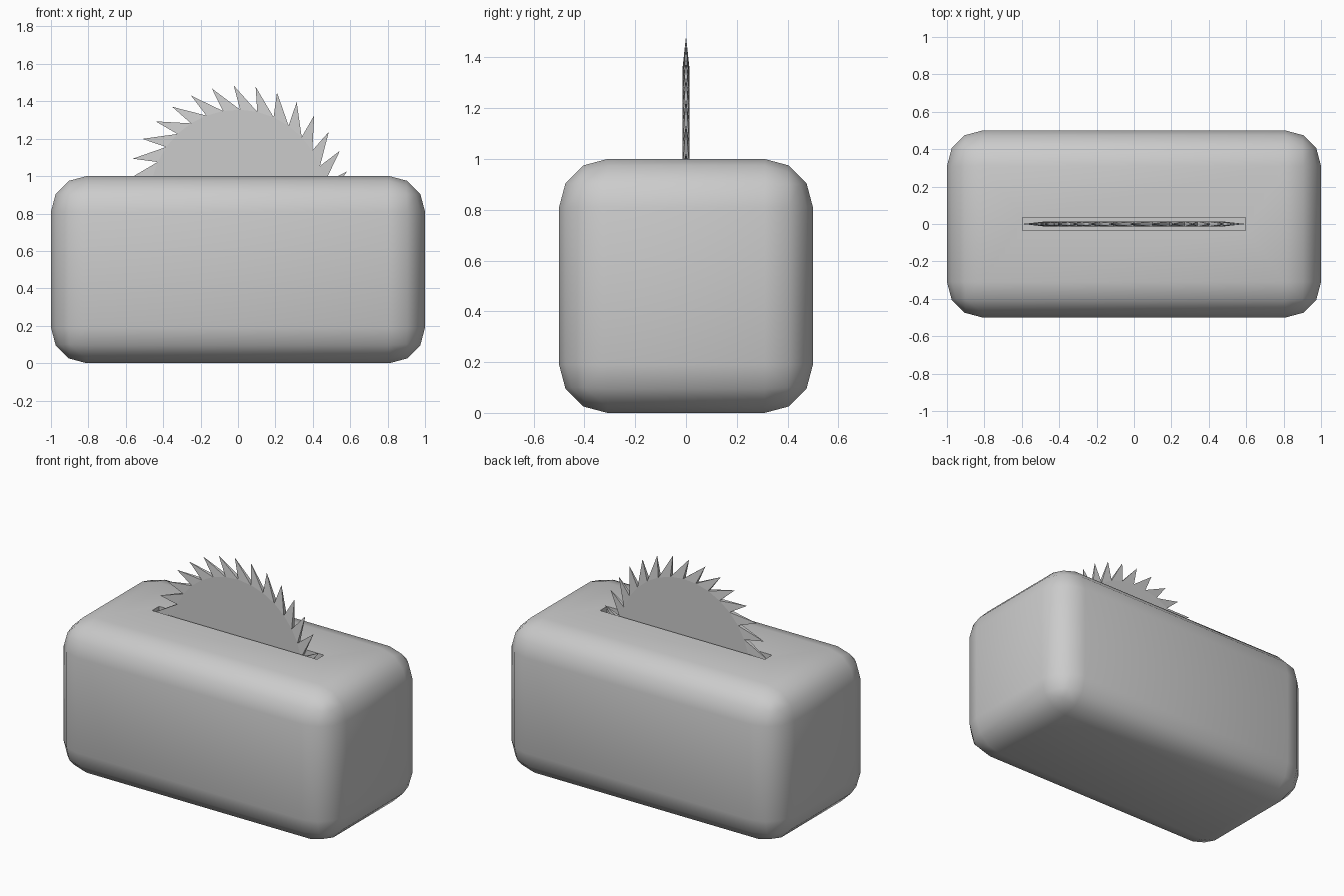
import bpy, bmesh, math
from mathutils import Vector

if "Cube" in bpy.data.objects:
    bpy.data.objects.remove(bpy.data.objects["Cube"])


def add_box(name, size, center):
    bpy.ops.mesh.primitive_cube_add(size=1, location=center)
    ob = bpy.context.object
    ob.name = name
    ob.scale = size
    bpy.ops.object.transform_apply(location=True, rotation=False, scale=True)
    return ob


def smooth(ob, degrees):
    bpy.ops.object.select_all(action='DESELECT')
    ob.select_set(True)
    bpy.context.view_layer.objects.active = ob
    bpy.ops.object.shade_smooth_by_angle(angle=math.radians(degrees))


# Slot cutter, removed after use
cutter = add_box("slot_cutter", (1.19, 0.072, 1.0), (0, 0, 0.75))
cutter.hide_render = True

# Rounded housing block with a slot in the top
housing = add_box("housing", (2, 1, 1), (0, 0, 0.5))
bevel = housing.modifiers.new("round", 'BEVEL')
bevel.width = 0.19
bevel.segments = 3
bpy.ops.object.modifier_apply(modifier="round")
cut = housing.modifiers.new("slot", 'BOOLEAN')
cut.operation = 'DIFFERENCE'
cut.solver = 'EXACT'
cut.object = cutter
bpy.ops.object.modifier_apply(modifier="slot")
bpy.data.objects.remove(cutter, do_unlink=True)
smooth(housing, 45)

# Circular saw blade: flat disc with hooked teeth tapering to points
TEETH, R_TIP, R_ROOT, HALF = 32, 0.6, 0.47, 0.014
CENTER_Z = 0.885
step = 2 * math.pi / TEETH
tip_start = math.radians(92.2)
root_start = math.radians(88.6)


def polar(r, a, y):
    return Vector((r * math.cos(a), y, CENTER_Z + r * math.sin(a)))


bm = bmesh.new()
front = [bm.verts.new(polar(R_ROOT, root_start + i * step, -HALF)) for i in range(TEETH)]
back = [bm.verts.new(polar(R_ROOT, root_start + i * step, HALF)) for i in range(TEETH)]
tips = [bm.verts.new(polar(R_TIP, tip_start + i * step, 0)) for i in range(TEETH)]
bm.faces.new(front)
bm.faces.new(back)
for i in range(TEETH):
    # tooth i stands on roots i-1 and i, and leans past root i
    j, tip = i - 1, tips[i]
    bm.faces.new((front[j], front[i], tip))
    bm.faces.new((back[j], back[i], tip))
    bm.faces.new((front[j], back[j], tip))
    bm.faces.new((front[i], back[i], tip))
bmesh.ops.recalc_face_normals(bm, faces=bm.faces[:])
mesh = bpy.data.meshes.new("saw_blade")
bm.to_mesh(mesh)
bm.free()
blade = bpy.data.objects.new("saw_blade", mesh)
bpy.context.collection.objects.link(blade)
